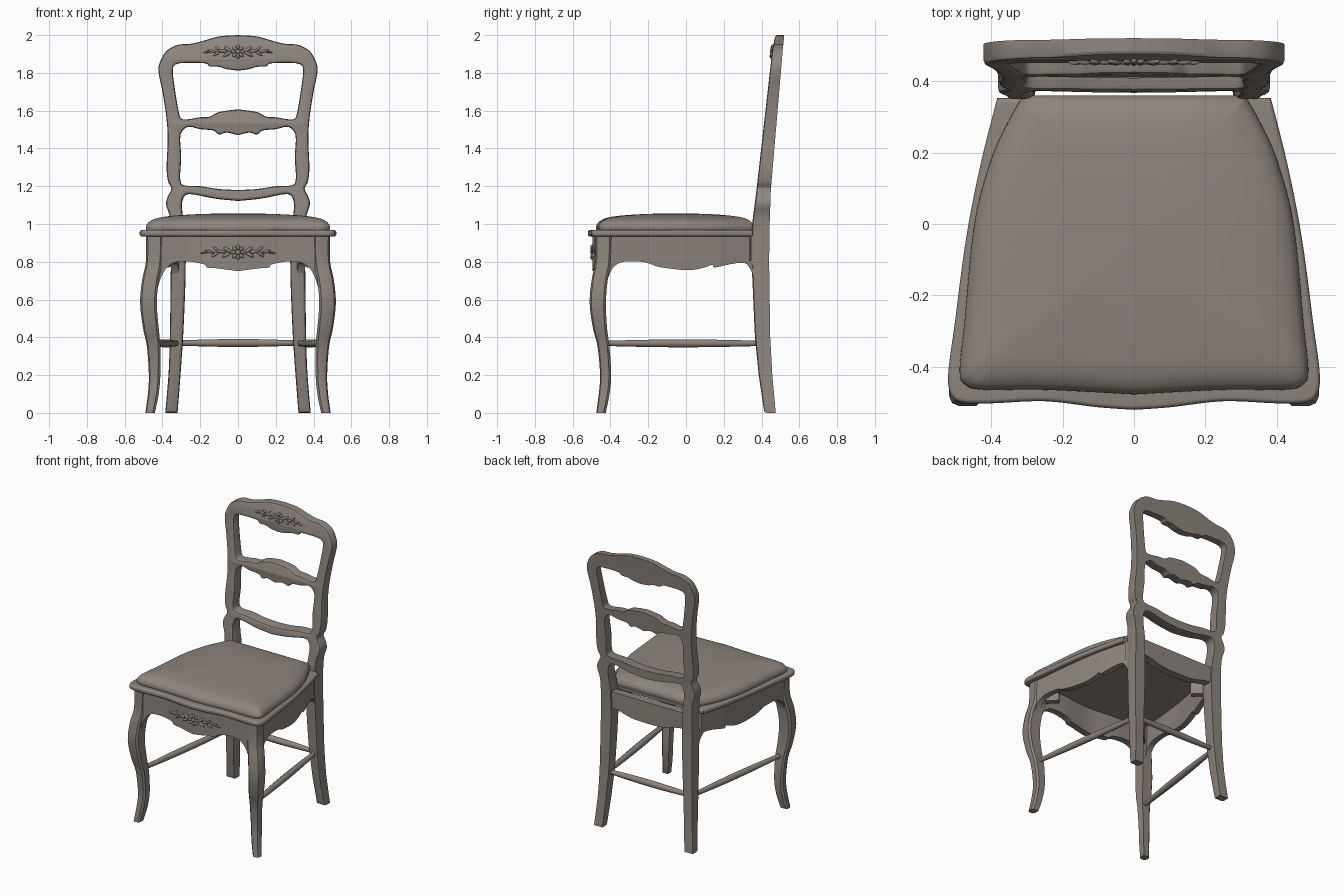
import bpy, bmesh, math
from mathutils import Matrix, Vector

if "Cube" in bpy.data.objects:
    bpy.data.objects.remove(bpy.data.objects["Cube"])

MAT = bpy.data.materials.new("taupe wood")
MAT.diffuse_color = (0.27, 0.235, 0.205, 1)
MAT.use_nodes = True
MAT.node_tree.nodes["Principled BSDF"].inputs["Base Color"].default_value = MAT.diffuse_color


def smooth(pts, n=5):
    """Catmull-Rom through points of any dimension."""
    out = []
    for i in range(len(pts) - 1):
        a, b, c, d = pts[max(i - 1, 0)], pts[i], pts[i + 1], pts[min(i + 2, len(pts) - 1)]
        for k in range(n):
            t = k / n
            out.append(tuple(q + .5 * t * (r - p + t * (2*p - 5*q + 4*r - s + t * (3*(q - r) + s - p)))
                             for p, q, r, s in zip(a, b, c, d)))
    return out + [pts[-1]]


def lerp(x, table):
    """Piecewise linear lookup of rows (x, value, ...)."""
    if x <= table[0][0]:
        return table[0][1:]
    for p, q in zip(table, table[1:]):
        if x <= q[0]:
            t = (x - p[0]) / (q[0] - p[0])
            return tuple(u + t * (v - u) for u, v in zip(p[1:], q[1:]))
    return table[-1][1:]


def closed(half):
    """Mirror a half outline that starts and ends on x = 0."""
    return half + [(-x, y) for x, y in half[-2:0:-1]]


def finish(name, bm, angle=35):
    bmesh.ops.remove_doubles(bm, verts=bm.verts, dist=1e-5)
    bmesh.ops.recalc_face_normals(bm, faces=bm.faces)
    me = bpy.data.meshes.new(name)
    bm.to_mesh(me)
    bm.free()
    ob = bpy.data.objects.new(name, me)
    bpy.context.collection.objects.link(ob)
    me.materials.append(MAT)
    bpy.ops.object.select_all(action='DESELECT')
    ob.select_set(True)
    bpy.context.view_layer.objects.active = ob
    bpy.ops.object.shade_smooth_by_angle(angle=math.radians(angle))
    return ob


def from_curve(cu):
    """Turn curve data into a bmesh."""
    ob = bpy.data.objects.new("helper", cu)
    bpy.context.collection.objects.link(ob)
    bpy.context.view_layer.update()
    me = bpy.data.meshes.new_from_object(ob.evaluated_get(bpy.context.evaluated_depsgraph_get()))
    bm = bmesh.new()
    bm.from_mesh(me)
    bpy.data.objects.remove(ob)
    bpy.data.meshes.remove(me)
    return bm


def plate(loops, extrude, bevel, res):
    """Flat outline with holes, given thickness and moulded edges."""
    cu = bpy.data.curves.new("outline", 'CURVE')
    cu.dimensions, cu.fill_mode = '2D', 'BOTH'
    cu.extrude, cu.bevel_depth, cu.bevel_resolution, cu.offset = extrude, bevel, res, -bevel
    for pts in loops:
        sp = cu.splines.new('POLY')
        sp.points.add(len(pts) - 1)
        for p, c in zip(sp.points, pts):
            p.co = (c[0], c[1], 0, 1)
        sp.use_cyclic_u = True
    return from_curve(cu)


def loft(name, rings, angle=35, mirror=False):
    bm = bmesh.new()
    for s in ((1, -1) if mirror else (1,)):
        vs = [[bm.verts.new((s * x, y, z)) for x, y, z in r] for r in rings]
        for a, b in zip(vs, vs[1:]):
            for i in range(len(a)):
                j = (i + 1) % len(a)
                bm.faces.new((a[i], a[j], b[j], b[i]))
        bm.faces.new(vs[0])
        bm.faces.new(vs[-1])
    return finish(name, bm, angle)


# Back frame with rear legs: one outline, two openings, then bent to the side profile
DEPTH = [(0, .415, .475), (.2, .385, .457), (.4, .365, .446), (.8, .347, .44), (1, .35, .443),
         (1.18, .373, .449), (1.93, .458, .513), (2, .474, .52)]
outer = smooth([(0, 2), (.1, 1.993), (.19, 1.968), (.25, 1.954), (.32, 1.948), (.38, 1.915), (.414, 1.855),
                (.42, 1.8), (.4, 1.7), (.38, 1.57), (.372, 1.45), (.378, 1.3), (.37, 1.225), (.353, 1.187),
                (.374, 1.14), (.38, 1.1), (.36, 1.03), (.354, .9), (.356, .75), (.36, .45), (.367, .22), (.385, 0)])
inner = smooth([(.32, 0), (.303, .22), (.288, .45), (.277, .75), (.28, .95), (.293, 1.05), (.296, 1.11),
                (.28, 1.15), (.24, 1.157), (.12, 1.134), (0, 1.122)])
upper = smooth([(0, 1.812), (.06, 1.82), (.1, 1.832), (.15, 1.834), (.17, 1.85), (.25, 1.853), (.32, 1.848),
                (.345, 1.82), (.335, 1.72), (.315, 1.6), (.3, 1.558), (.26, 1.555), (.2, 1.565), (.15, 1.568),
                (.1, 1.593), (0, 1.607)], 4)
middle = smooth([(0, 1.47), (.06, 1.484), (.1, 1.474), (.13, 1.495), (.2, 1.502), (.26, 1.515), (.295, 1.492),
                 (.306, 1.45), (.301, 1.35), (.306, 1.24), (.285, 1.205), (.2, 1.2), (.1, 1.185), (0, 1.18)], 4)
E, B = .025, .013
bm = plate([closed(outer + inner), closed(upper), closed(middle)], E, B, 1)
for z in [d[0] for d in DEPTH[1:-1]] + [.1, .3, .6]:
    bmesh.ops.bisect_plane(bm, geom=bm.verts[:] + bm.edges[:] + bm.faces[:], plane_co=(0, z, 0), plane_no=(0, 1, 0))
for v in bm.verts:
    x, z, d = v.co
    f, b = lerp(z, DEPTH)
    t = (max(d, -E) + E) / (2 * E + B)      # plain back, moulded front
    v.co = (x, b + (f - b) * t, z)
finish("back_frame", bm, 25)

# Seat rim
rim = smooth([(0, -.52), (.1, -.513), (.25, -.496), (.4, -.502), (.48, -.5), (.512, -.478), (.52, -.42),
              (.502, -.28), (.47, -.04), (.43, .165), (.383, .352)])
bm = plate([closed(rim + [(0, .352)])], .004, .013, 4)
bmesh.ops.translate(bm, verts=bm.verts, vec=(0, 0, .951))
finish("seat_rim", bm)

# Domed cushion
cush = closed(smooth([(0, -.477), (.25, -.464), (.42, -.464), (.472, -.45), (.488, -.41), (.475, -.28),
                      (.447, 0), (.4, .18), (.35, .29), (.31, .36)]) + [(.15, .36), (0, .36)])
dome = smooth([(.98, .955), (1, .98), (.985, 1.0), (.95, 1.016), (.87, 1.032), (.7, 1.044), (.4, 1.053), (.05, 1.056)], 3)
loft("cushion", [[(x * s, -.05 + (y + .05) * s, z) for x, y in cush] for s, z in dome], 50)

# Front legs: cabriole curve, rows are z, x range, y range
rows = smooth([(.94, .397, .487, -.48, -.392), (.8, .402, .488, -.482, -.397), (.7, .42, .508, -.5, -.415),
               (.58, .43, .518, -.51, -.424), (.45, .42, .503, -.493, -.418), (.35, .411, .482, -.468, -.405),
               (.2, .411, .472, -.455, -.396), (.1, .42, .477, -.462, -.405), (0, .44, .49, -.475, -.425)], 4)
rings = []
for z, x0, x1, y0, y1 in rows:
    c, r = .012, .03 * (x1 - x0) / .09
    rings.append([(x0 + c, y0, z), (x1 - r, y0, z), (x1 - r * .3, y0 + r * .3, z), (x1, y0 + r, z),
                  (x1, y1 - c, z), (x1 - c, y1, z), (x0, y1, z), (x0, y0 + c, z)])
loft("front_legs", rings, 40, mirror=True)


# Aprons: columns along a path with a scalloped lower edge
def front_y(x):
    return -.476 - .02 * (math.cos(math.pi * min(abs(x), .25) / .25) + 1) / 2


edge = smooth([(0, .75), (.1, .764), (.165, .77), (.176, .785), (.25, .8), (.33, .797), (.38, .765), (.41, .71), (.425, .66)], 4)
edge = [(-x, z) for x, z in edge[:0:-1]] + edge
loft("front_apron", [[(x, front_y(x), .94), (x, front_y(x), z), (x, front_y(x) + .045, z), (x, front_y(x) + .045, .94)]
                     for x, z in edge], 30)

SIDE = [(-.47, .485), (-.28, .467), (-.04, .441), (.165, .403), (.37, .346)]
edge = smooth([(-.43, .66), (-.41, .72), (-.385, .77), (-.33, .8), (-.22, .798), (-.14, .772), (0, .756), (.08, .765),
               (.14, .784), (.152, .77), (.25, .79), (.31, .793), (.335, .77), (.355, .73)], 4)
rings = []
for y, z in edge:
    x = lerp(y, SIDE)[0]
    rings.append([(x, y, .94), (x, y, z), (x - .04, y, z), (x - .04, y, .94)])
loft("side_aprons", rings, 30, mirror=True)

edge = smooth([(0, .8), (.12, .805), (.22, .83), (.29, .84)], 4)
edge = [(-x, z) for x, z in edge[:0:-1]] + edge
loft("rear_apron", [[(x, .43, .95), (x, .43, z), (x, .375, z), (x, .375, .95)] for x, z in edge], 30)

# Corner blocks under the seat
bm = bmesh.new()
for s in (1, -1):
    for x, y, a in ((.385, -.385, 45), (.3, .31, -45)):
        m = Matrix.Translation((s * x, y, .87)) @ Matrix.Rotation(math.radians(s * a), 4, 'Z') @ Matrix.Diagonal((.04, .13, .13, 1))
        bmesh.ops.create_cube(bm, size=1, matrix=m)
finish("corner_blocks", bm)


# Stretchers: turned rods, thicker in the middle
def rod(name, a, b):
    cu = bpy.data.curves.new("rod", 'CURVE')
    cu.dimensions, cu.bevel_depth, cu.bevel_resolution, cu.use_fill_caps = '3D', .022, 3, True
    sp = cu.splines.new('POLY')
    sp.points.add(8)
    for i, p in enumerate(sp.points):
        t = i / 8
        p.co = (*Vector(a).lerp(Vector(b), t), 1)
        p.radius = .65 + .35 * math.sin(math.pi * t)
    finish(name, from_curve(cu), 50)


rod("rear_stretcher", (-.32, .405, .37), (.32, .405, .37))
for s, side in ((1, "right"), (-1, "left")):
    rod(side + "_stretcher", (s * .44, -.43, .368), (s * .325, .4, .368))


# Carved flower and leaf sprays: x, z, length, height, angle
LEAVES = [(.055, .012, .028, .009, 35), (.06, -.012, .028, .009, -30), (.09, .004, .03, .008, 10),
          (.115, .016, .022, .007, 40), (.12, -.01, .024, .007, -35), (.15, .004, .026, .007, 15), (.178, -.002, .022, .005, -8)]


def spray(name, cz, size, surface):
    bm = bmesh.new()
    parts = [(0, 0, .014, .014, 0)]
    parts += [(.026 * math.cos(k * math.pi / 4), .026 * math.sin(k * math.pi / 4), .015, .009, 45 * k) for k in range(8)]
    for x, z, l, h, a in LEAVES:
        parts += [(x, z, l, h, a), (-x, z, l, h, 180 - a)]
    for x, z, l, h, a in parts:
        x, z = x * size, cz + z * size
        m = Matrix.Translation((x, surface(x, z), z)) @ Matrix.Rotation(math.radians(-a), 4, 'Y') @ Matrix.Diagonal((l, .011, h, 1))
        bmesh.ops.create_uvsphere(bm, u_segments=10, v_segments=6, radius=1, matrix=m)
    finish(name, bm, 60)


spray("apron_carving", .85, 1.0, lambda x, z: front_y(x))
spray("crest_carving", 1.912, .92, lambda x, z: lerp(z, DEPTH)[0])
